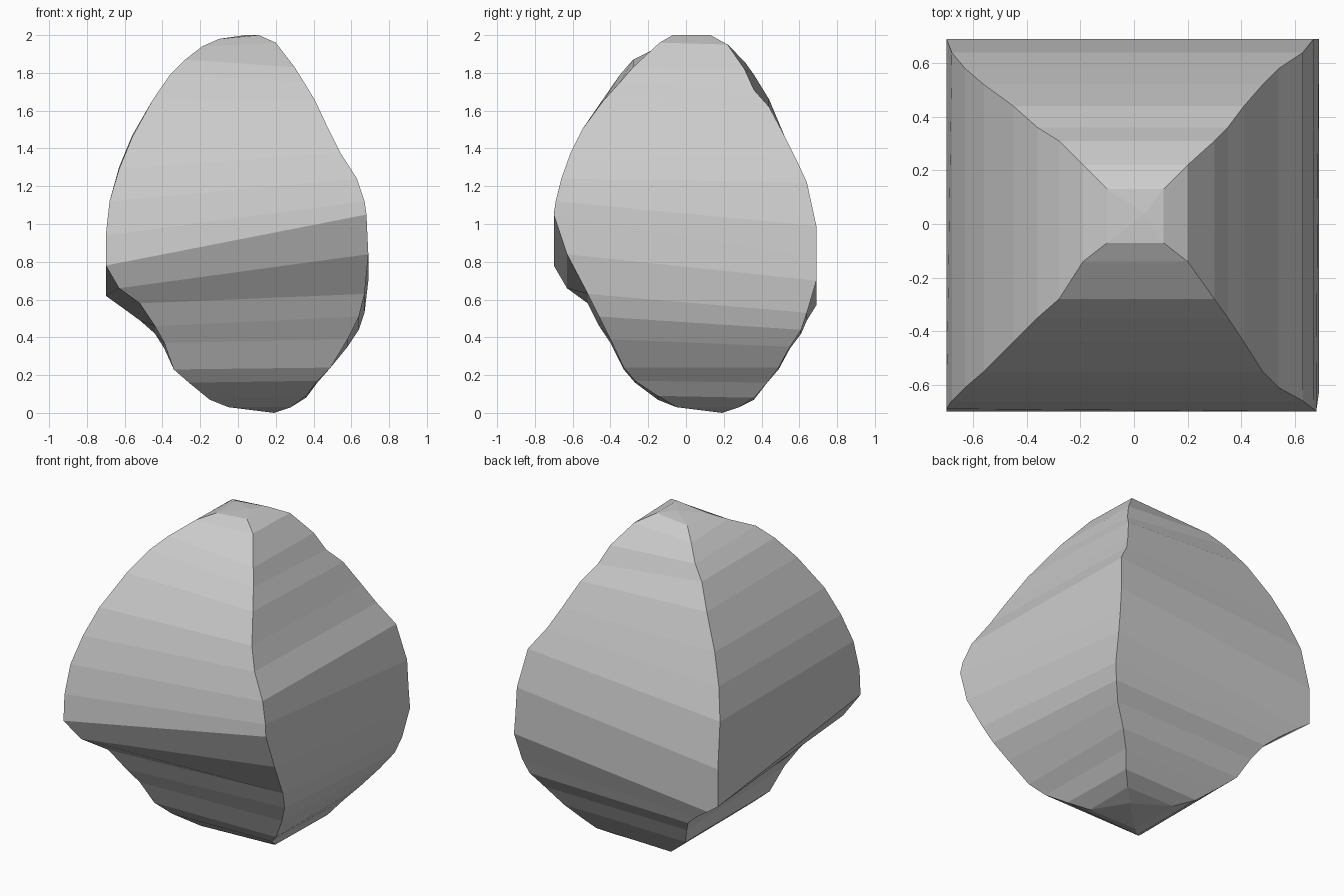
import bpy, bmesh

# Each ring: left x, right x, front y, back y, then z at the
# front-left, front-right, back-right and back-left corners
upper = [
    (-.10, .11, -.07, .13, 1.98, 2.00, 2.00, 1.98),
    (-.19, .20, -.14, .22, 1.94, 1.96, 1.95, 1.93),
    (-.28, .30, -.28, .31, 1.87, 1.83, 1.82, 1.86),
    (-.36, .35, -.35, .36, 1.79, 1.75, 1.71, 1.79),
    (-.45, .41, -.44, .44, 1.66, 1.65, 1.62, 1.66),
    (-.56, .48, -.55, .52, 1.46, 1.50, 1.47, 1.47),
    (-.63, .54, -.61, .58, 1.29, 1.38, 1.35, 1.30),
    (-.68, .63, -.66, .64, 1.12, 1.24, 1.22, 1.12),
    (-.70, .67, -.69, .69, 0.94, 1.12, 0.99, 0.85),
]
lower = [
    (-.70, .68, -.70, .69, .78, 1.05, .82, .62),
    (-.63, .69, -.63, .69, .66, .84, .70, .57),
    (-.52, .67, -.52, .64, .58, .63, .53, .49),
    (-.44, .64, -.46, .61, .46, .51, .44, .42),
    (-.39, .58, -.40, .55, .37, .39, .35, .34),
    (-.34, .49, -.33, .49, .23, .24, .24, .23),
    (-.26, .42, -.27, .43, .16, .17, .16, .16),
    (-.15, .36, -.15, .36, .07, .09, .08, .07),
    (-.05, .28, -.05, .28, .03, .03, .03, .03),
]

bm = bmesh.new()


def add_ring(xl, xr, yf, yb, *zs):
    corners = ((xl, yf), (xr, yf), (xr, yb), (xl, yb))
    return [bm.verts.new((x, y, z)) for (x, y), z in zip(corners, zs)]


# Four-sided skin lofted through the tilted rings
rings = [add_ring(*r) for r in upper + lower]
for a, b in zip(rings, rings[1:]):
    for i in range(4):
        j = (i + 1) % 4
        bm.faces.new((a[i], b[i], b[j], a[j]))

# Shallow pointed caps at top and bottom
for ring, tip in ((rings[0], (.04, .04, 2.0)), (rings[-1], (.19, .19, 0))):
    v = bm.verts.new(tip)
    for i in range(4):
        bm.faces.new((ring[i], ring[(i + 1) % 4], v))

bmesh.ops.recalc_face_normals(bm, faces=bm.faces[:])
mesh = bpy.data.meshes.new("faceted_body")
bm.to_mesh(mesh)
bm.free()
body = bpy.data.objects.new("faceted_body", mesh)
bpy.context.collection.objects.link(body)
